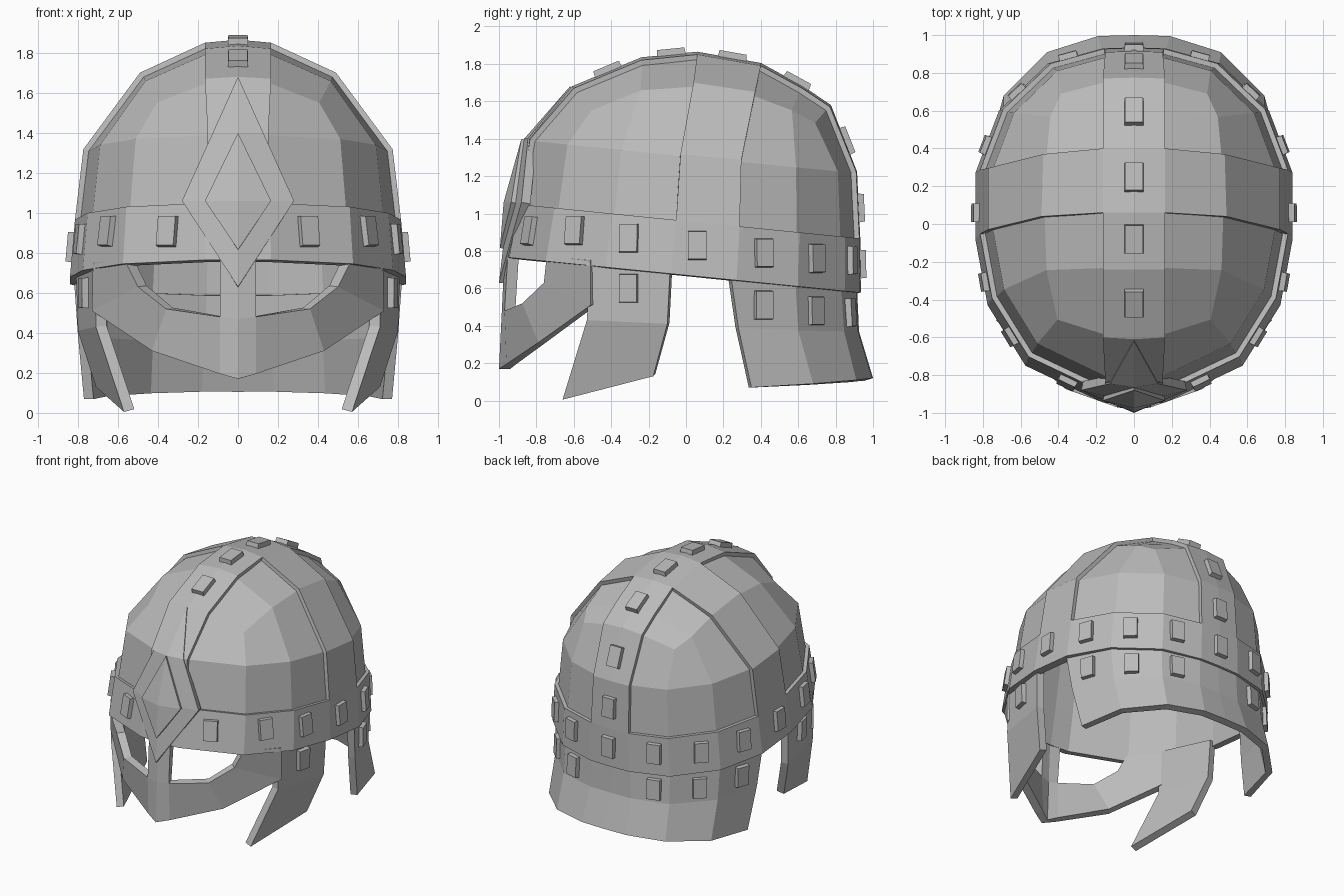
import bpy
import bmesh
from mathutils import Vector
from mathutils.bvhtree import BVHTree

cube = bpy.data.objects.get("Cube")
if cube:
    bpy.data.objects.remove(cube, do_unlink=True)

steel = bpy.data.materials.new("grey_steel")
steel.use_nodes = True
grey = (0.5, 0.5, 0.5, 1)
steel.diffuse_color = grey
steel.node_tree.nodes["Principled BSDF"].inputs["Base Color"].default_value = grey

MIDDLE = Vector((0, 0, 0.7))


def add_object(name, bm):
    mesh = bpy.data.meshes.new(name)
    bm.to_mesh(mesh)
    bm.free()
    mesh.materials.append(steel)
    obj = bpy.data.objects.new(name, mesh)
    bpy.context.collection.objects.link(obj)
    return obj


def plate(name, points, faces, thickness, sink=0):
    """Left half of a sheet, mirrored to the right and thickened inward."""
    bm = bmesh.new()
    verts = [bm.verts.new(p) for p in points]
    for f in faces:
        bm.faces.new([verts[i] for i in f])
    bm.normal_update()
    for f in bm.faces:
        if f.normal.dot(f.calc_center_median() - MIDDLE) < 0:
            f.normal_flip()
    bm.normal_update()
    for v in bm.verts:
        on_centre = v.co.x == 0
        v.co -= v.normal * sink
        if on_centre:
            v.co.x = 0
    loose = [v for v in bm.verts if not v.link_faces]
    bmesh.ops.delete(bm, geom=loose, context='VERTS')
    obj = add_object(name, bm)
    obj.modifiers.new("mirror", 'MIRROR').use_clip = True
    solid = obj.modifiers.new("thickness", 'SOLIDIFY')
    solid.thickness = thickness
    solid.offset = -1
    return obj


def grid_faces(rows, cols):
    return [(r * cols + c, r * cols + c + 1, (r + 1) * cols + c + 1, (r + 1) * cols + c)
            for r in range(rows - 1) for c in range(cols - 1)]


# Dome surface: three scaled rings, a crown ring and the ridge line
ring = [(0, -.96), (.165, -.945), (.575, -.75), (.775, -.43), (.84, -.08),
        (.84, .27), (.715, .6), (.455, .85), (.165, .93), (0, .935)]
shell = []
for sx, sy, shift, z in [(1, 1, 0, .67), (.97, .97, .025, .96), (.92, .93, .045, 1.315)]:
    for x, y in ring:
        y2 = y * sy + shift
        shell.append((x * sx, y2, z - .1 * y2))
shell += [(0, -.61, 1.68), (.165, -.6, 1.67), (.42, -.52, 1.57), (.48, -.25, 1.68),
          (.49, .04, 1.7), (.48, .37, 1.65), (.46, .58, 1.57), (.4, .71, 1.5),
          (.165, .77, 1.57), (0, .775, 1.58)]
ridge = [(-.24, 1.82), (.06, 1.85), (.4, 1.79), (.62, 1.67)]
shell += [(.165, y, z) for y, z in ridge] + [(0, y, z + .015) for y, z in ridge]

side_faces = grid_faces(4, 10)
crown = [(31, 32, 33, 40), (40, 33, 34, 41), (41, 34, 35, 42), (42, 35, 36, 43), (43, 36, 37, 38)]
spine = [(30, 31, 40, 44), (44, 40, 41, 45), (45, 41, 42, 46), (46, 42, 43, 47), (47, 43, 38, 39)]
# Raised frame: brow band, ridge strip and cross strap
frame = [f for i, f in enumerate(side_faces) if i < 9 or i % 9 in (0, 4, 8)] + spine + [crown[2]]
plate("dome_panels", shell, side_faces + crown + spine, .03, sink=.028)
plate("raised_frame", shell, frame, .055)

# Face mask with eye openings
mask = [(0, -.97, .79), (.09, -.952, .79), (0, -.985, .47), (.09, -.97, .48),
        (.36, -.875, .52), (.5, -.76, .63), (.57, -.745, .77), (.725, -.51, .75),
        (0, -1, .17), (.09, -.96, .195), (.43, -.79, .31), (.73, -.51, .51)]
mask_faces = [(0, 1, 3, 2), (2, 3, 9, 8), (3, 4, 10, 9), (4, 5, 11, 10), (5, 6, 7, 11)]
plate("face_mask", mask, mask_faces, .06)

# Cheek guards
cheek = [(.715, -.51, .77), (.81, -.085, .71), (.71, -.53, .43), (.8, -.1, .41),
         (.57, -.66, .005), (.71, -.175, .13)]
plate("cheek_guards", cheek, grid_faces(3, 2), .055)

# Neck guard, flaring at the bottom
neck = [(.82, .24, .67), (.7, .585, .63), (.445, .83, .6), (.165, .91, .59), (0, .915, .59),
        (.8, .28, .39), (.69, .6, .375), (.45, .845, .37), (.17, .92, .37), (0, .925, .37),
        (.77, .35, .07), (.69, .68, .09), (.46, .91, .11), (.19, .995, .12), (0, 1, .12)]
plate("neck_guard", neck, grid_faces(3, 5), .05)

# Brow diamond and its smaller raised centre
diamond = [(0, -.62, 1.68), (0, -.865, 1.4), (.126, -.845, 1.4),
           (0, -.95, 1.06), (.28, -.88, 1.06), (0, -1, .63)]
diamond_faces = [(0, 2, 1), (1, 2, 4, 3), (3, 4, 5)]
plate("brow_diamond", diamond, diamond_faces, .05)
small = [(0, -.88, 1.4), (0, -.975, 1.06), (.165, -.935, 1.06), (0, -.995, .815)]
plate("diamond_centre", small, [(0, 2, 1), (1, 2, 3)], .03)


# Studs, seated on the nearest surface
def tree(points, faces):
    return BVHTree.FromPolygons([Vector(p) for p in points], faces)


def add_studs(name, surface, spots):
    bm = bmesh.new()
    for spot in spots:
        point, normal, _, _ = surface.find_nearest(Vector(spot))
        if normal.dot(point - MIDDLE) < 0:
            normal = -normal
        if spot[0] == 0:
            normal.x = point.x = 0
            normal.normalize()
        turn = normal.to_track_quat('Z', 'Y')
        for side in ((1, -1) if spot[0] else (1,)):
            new = bmesh.ops.create_cube(bm, size=1)["verts"]
            for v in new:
                taper = .92 if v.co.z > 0 else 1
                local = Vector((v.co.x * .105 * taper, v.co.y * .16 * taper, v.co.z * .06))
                v.co = point + turn @ local
                v.co.x *= side
    bmesh.ops.recalc_face_normals(bm, faces=bm.faces)
    add_object(name, bm)


shell_tree = tree(shell, frame)
add_studs("band_studs", shell_tree, [
    (.36, -.85, .91), (.66, -.6, .91), (.81, -.31, .87), (.84, .06, .83),
    (.79, .42, .79), (.62, .7, .76), (.35, .89, .75), (0, .94, .73)])
add_studs("ridge_studs", shell_tree, [
    (0, -.42, 1.77), (0, -.08, 1.86), (0, .25, 1.85), (0, .59, 1.7),
    (0, .86, 1.39), (0, .93, 1.03)])
add_studs("cheek_studs", tree(cheek, grid_faces(3, 2)), [(.78, -.31, .6)])
add_studs("neck_studs", tree(neck, grid_faces(3, 5)), [
    (.78, .42, .51), (.6, .69, .48), (.34, .87, .47)])
